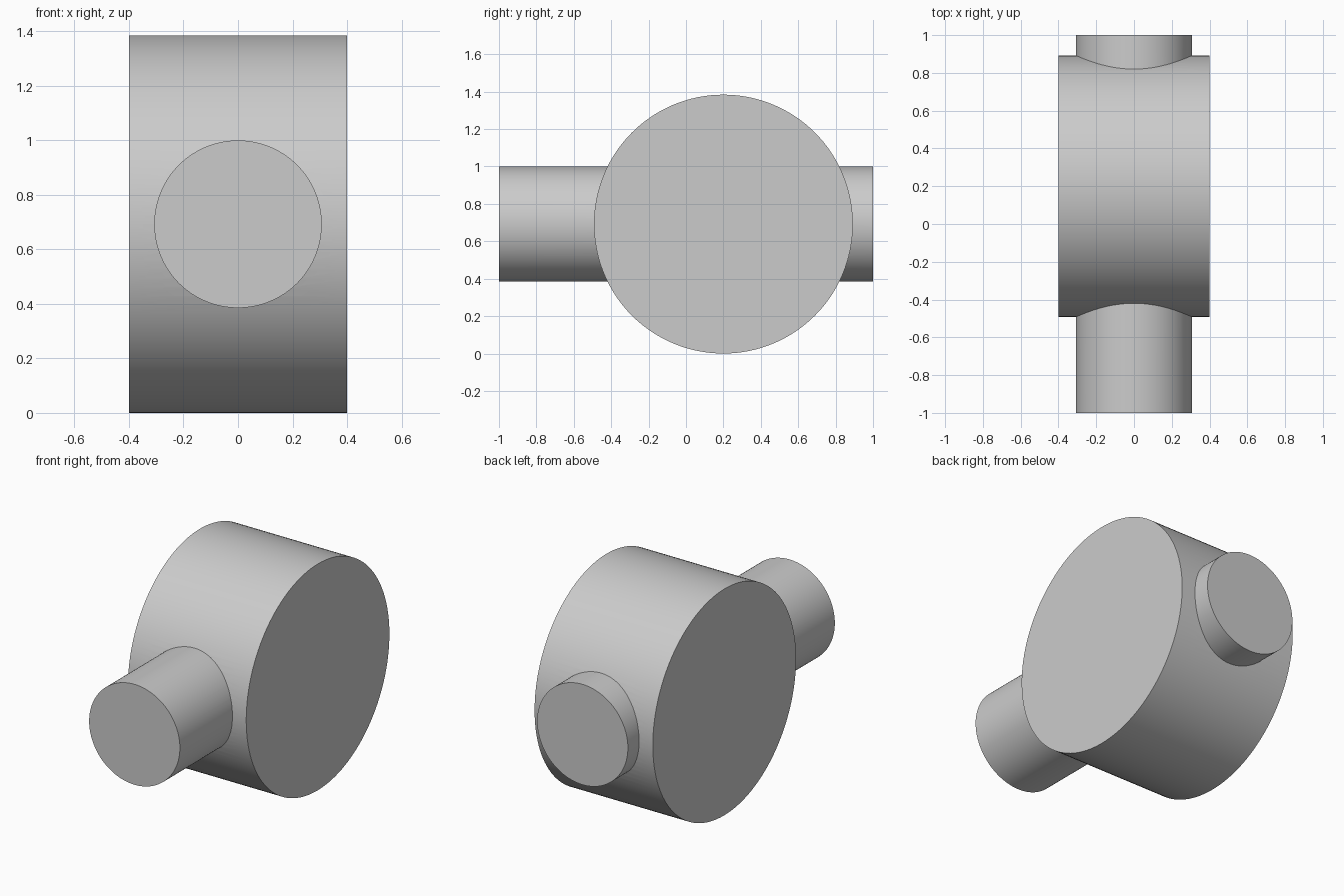
import bpy
from math import pi, radians

default = bpy.data.objects.get("Cube")
if default:
    bpy.data.objects.remove(default, do_unlink=True)

# Single plain grey
grey = bpy.data.materials.new("light_grey")
grey.use_nodes = True
colour = (0.6, 0.6, 0.6, 1)
grey.diffuse_color = colour
grey.node_tree.nodes["Principled BSDF"].inputs["Base Color"].default_value = colour

AXIS_Z = 0.692


def cylinder(name, radius, length, y, rotation):
    bpy.ops.mesh.primitive_cylinder_add(
        vertices=128, radius=radius, depth=length,
        location=(0, y, AXIS_Z), rotation=rotation)
    obj = bpy.context.object
    obj.name = name
    obj.data.materials.append(grey)
    bpy.ops.object.transform_apply(location=True, rotation=True, scale=True)
    return obj


# Round shaft running front to back
shaft = cylinder("shaft", 0.307, 2.0, 0, (pi / 2, 0, 0))

# Wide drum lying across the shaft
drum = cylinder("drum_with_shaft", AXIS_Z, 0.8, 0.2, (0, pi / 2, 0))

# Fuse both into one solid
union = drum.modifiers.new("union", "BOOLEAN")
union.operation = "UNION"
union.solver = "EXACT"
union.object = shaft
bpy.ops.object.modifier_apply(modifier=union.name)
bpy.data.objects.remove(shaft, do_unlink=True)

# Smooth curved walls, crisp rims and seams
bpy.ops.object.shade_smooth_by_angle(angle=radians(30))
